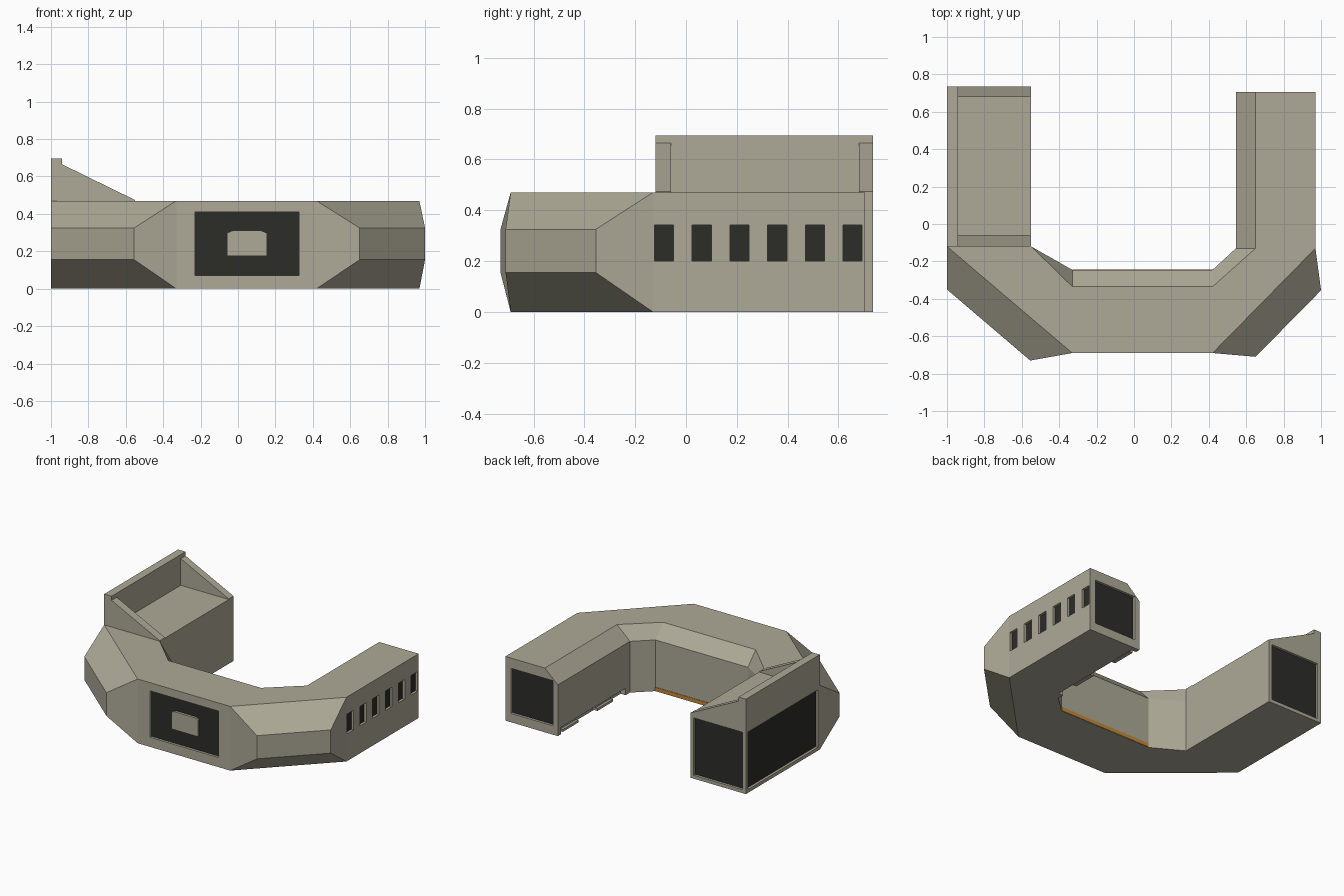
import bpy, bmesh

if "Cube" in bpy.data.objects:
    bpy.data.objects.remove(bpy.data.objects["Cube"])


def material(name, color):
    m = bpy.data.materials.new(name)
    m.diffuse_color = (*color, 1)
    m.use_nodes = True
    m.node_tree.nodes["Principled BSDF"].inputs["Base Color"].default_value = m.diffuse_color
    return m


STONE = material("stone", (0.42, 0.40, 0.31))
GLASS = material("dark_glass", (0.025, 0.025, 0.022))
AMBER = material("amber", (0.55, 0.25, 0.04))


def finish(name, bm, mat):
    bmesh.ops.recalc_face_normals(bm, faces=bm.faces)
    me = bpy.data.meshes.new(name)
    bm.to_mesh(me)
    bm.free()
    me.materials.append(mat)
    ob = bpy.data.objects.new(name, me)
    bpy.context.collection.objects.link(ob)
    return ob


def add_box(bm, lo, hi):
    vs = bmesh.ops.create_cube(bm, size=1)["verts"]
    for v in vs:
        for i in range(3):
            v.co[i] = (lo[i] + hi[i]) / 2 + v.co[i] * (hi[i] - lo[i])
    return vs


def boxes(name, ranges, mat):
    bm = bmesh.new()
    for lo, hi in ranges:
        add_box(bm, lo, hi)
    return finish(name, bm, mat)


# U-shaped hull lofted through six stations: outer xy, inner roof xy, inner wall xy, roof z
TOP, CHAMFER = 0.47, 0.375
stations = [
    ((-1, 0.735), (-0.55, 0.735), (-0.55, 0.735)),
    ((-1, -0.12), (-0.55, -0.12), (-0.55, -0.12)),
    ((-0.33, -0.69), (-0.33, -0.335), (-0.33, -0.245)),
    ((0.42, -0.69), (0.42, -0.335), (0.42, -0.245)),
    ((0.97, -0.13), (0.65, -0.13), (0.545, -0.13)),
    ((0.97, 0.705), (0.65, 0.705), (0.545, 0.705)),
]
# Bulged bay windows on the two outer corners
bays = {1: ((-1, -0.35), (-0.555, -0.73)), 3: ((0.65, -0.71), (1, -0.355))}

bm = bmesh.new()
rings = []
for outer, roof, wall in stations:
    pts = [(*outer, 0), (*outer, TOP), (*roof, TOP), (*wall, CHAMFER), (*wall, 0)]
    rings.append([bm.verts.new(p) for p in pts])
for i, (a, b) in enumerate(zip(rings, rings[1:])):
    for k in range(5):
        n = (k + 1) % 5
        if k == 0 and i in bays:
            p, q = bays[i]
            p0, p1, q0, q1 = [bm.verts.new((*c, z)) for c in (p, q) for z in (0.155, 0.325)]
            for f in ((p0, p1, q1, q0), (a[1], b[1], q1, p1), (a[0], b[0], q0, p0),
                      (a[0], a[1], p1, p0), (b[0], b[1], q1, q0)):
                bm.faces.new(f)
        else:
            bm.faces.new((a[k], a[n], b[n], b[k]))
bm.faces.new(rings[0])
bm.faces.new(rings[-1])
hull = finish("hull", bm, STONE)

# Window openings: name, face axis, outward sign, face position, in-plane range, height range
D = 0.022
openings = [
    ("front_window", 1, -1, -0.69, (-0.23, 0.325), (0.07, 0.41)),
    ("right_end_window", 1, 1, 0.705, (0.585, 0.925), (0.065, 0.395)),
    ("left_end_window", 1, 1, 0.735, (-0.972, -0.575), (0.025, 0.445)),
    ("left_side_window", 0, -1, -1, (-0.1, 0.708), (0.025, 0.445)),
]
for i in range(6):
    y = -0.124 + i * 0.1485
    openings.append((f"side_window_{i + 1}", 0, 1, 0.97, (y, y + 0.075), (0.2, 0.343)))


def slab(axis, d0, d1, span, height):
    d0, d1 = sorted((d0, d1))
    if axis == 0:
        return (d0, span[0], height[0]), (d1, span[1], height[1])
    return (span[0], d0, height[0]), (span[1], d1, height[1])


cuts = []
for name, axis, s, face, span, height in openings:
    cuts.append(slab(axis, face + s * 0.02, face - s * D, span, height))
    boxes(name, [slab(axis, face - s * (D - 0.004), face - s * (D + 0.004), span, height)], GLASS)
# Undercut along the foot of the right wing's courtyard wall
cuts.append(((0.52, -0.08, -0.05), (0.585, 0.67, 0.05)))

cutter = boxes("opening_cutter", cuts, STONE)
cutter.hide_render = True
mod = hull.modifiers.new("openings", "BOOLEAN")
mod.operation = "DIFFERENCE"
mod.solver = "EXACT"
mod.object = cutter
bpy.context.view_layer.objects.active = hull
bpy.ops.object.modifier_apply(modifier=mod.name)
bpy.data.objects.remove(cutter)

# Roof terrace: tall outer parapet with two sloped side walls
boxes("terrace_parapet", [((-1, -0.12, 0.465), (-0.94, 0.735, 0.695))], STONE)
for name, y0, y1 in (("terrace_front_wall", -0.12, -0.06), ("terrace_back_wall", 0.68, 0.735)):
    bm = bmesh.new()
    tri = [(-0.94, 0.468), (-0.55, 0.468), (-0.55, 0.474), (-0.94, 0.665)]
    f = bm.faces.new([bm.verts.new((x, y0, z)) for x, z in tri])
    ext = bmesh.ops.extrude_face_region(bm, geom=[f])["geom"]
    for v in ext:
        if isinstance(v, bmesh.types.BMVert):
            v.co.y = y1
    finish(name, bm, STONE)

# Small framed bay in the front window
bm = bmesh.new()
rim = [(-0.06, 0.175), (0.155, 0.175), (0.155, 0.298), (0.125, 0.31), (-0.03, 0.31), (-0.06, 0.298)]
bm.faces.new([bm.verts.new((x, -0.67, z)) for x, z in rim])
f = bmesh.ops.extrude_face_region(bm, geom=bm.faces[:])["geom"]
for v in f:
    if isinstance(v, bmesh.types.BMVert):
        v.co.y = -0.685
finish("front_bay_frame", bm, STONE)
boxes("front_bay_screen", [((-0.03, -0.69, 0.195), (0.125, -0.68, 0.31))], STONE)

# Courtyard steps in the undercut and the amber strip at the foot of the front block
for i, y in enumerate((0.06, 0.46)):
    boxes(f"courtyard_step_{i + 1}", [((0.55, y, 0.005), (0.587, y + 0.18, 0.022)),
                                      ((0.568, y, 0.022), (0.587, y + 0.18, 0.04))], STONE)
boxes("amber_strip", [((-0.33, -0.25, 0.002), (0.42, -0.242, 0.03))], AMBER)
